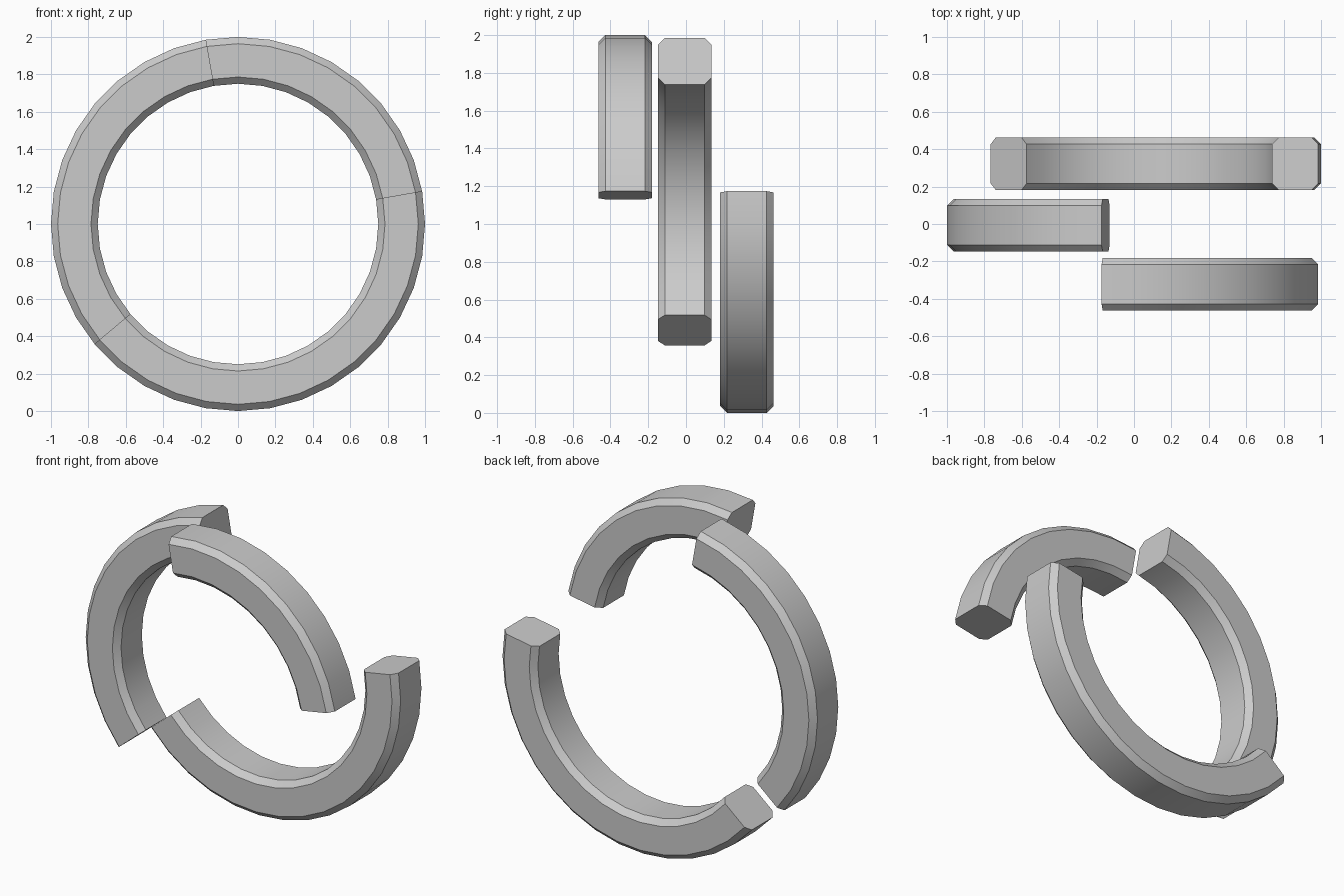
import bpy, bmesh
from math import sin, cos, radians

if "Cube" in bpy.data.objects:
    bpy.data.objects.remove(bpy.data.objects["Cube"])

R_IN, R_OUT, HALF, C = 0.75, 1.0, 0.141, 0.036   # radii, half width, chamfer

# Chamfered square cross-section as (radius, y)
PROFILE = [(R_IN + C, -HALF), (R_OUT - C, -HALF), (R_OUT, -HALF + C), (R_OUT, HALF - C),
           (R_OUT - C, HALF), (R_IN + C, HALF), (R_IN, HALF - C), (R_IN, -HALF + C)]


def arc_segment(name, start, end, y, step=10):
    bm = bmesh.new()
    rings = []
    for a in range(start, end + 1, step):
        t = radians(a)
        rings.append([bm.verts.new((r * cos(t), y + w, 1 + r * sin(t))) for r, w in PROFILE])
    n = len(PROFILE)
    for p, q in zip(rings, rings[1:]):
        for i in range(n):
            j = (i + 1) % n
            bm.faces.new((p[i], p[j], q[j], q[i]))
    bm.faces.new(rings[0])
    bm.faces.new(rings[-1])
    bmesh.ops.recalc_face_normals(bm, faces=bm.faces)
    me = bpy.data.meshes.new(name)
    bm.to_mesh(me)
    bm.free()
    ob = bpy.data.objects.new(name, me)
    bpy.context.collection.objects.link(ob)
    bpy.ops.object.select_all(action='DESELECT')
    ob.select_set(True)
    bpy.context.view_layer.objects.active = ob
    bpy.ops.object.shade_smooth_by_angle(angle=radians(30))


# Three arcs that together close a full ring, offset in depth
arc_segment("front_arc", 10, 100, -0.322)
arc_segment("middle_arc", 100, 220, -0.007)
arc_segment("back_arc", 220, 370, 0.322)
